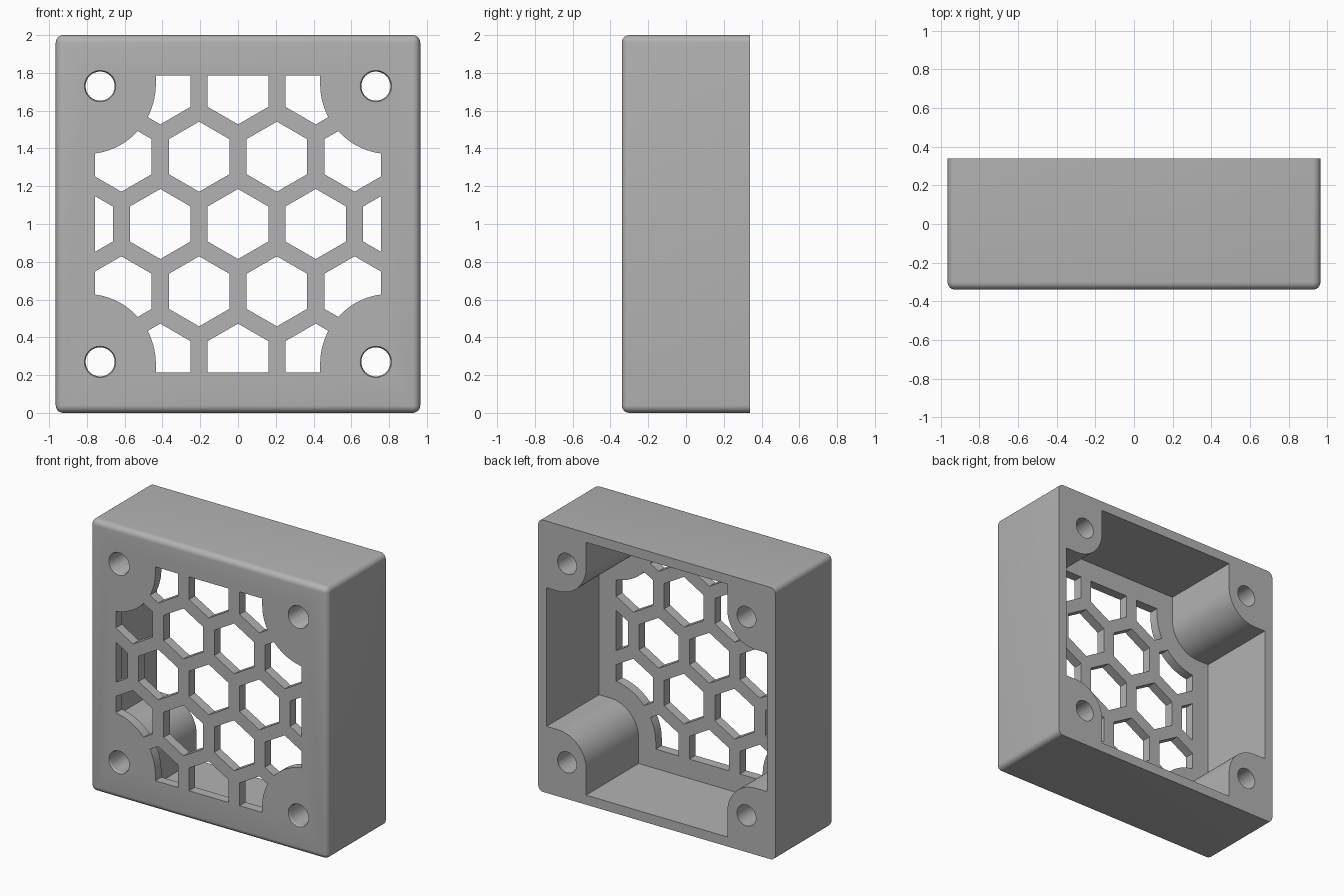
import bpy, bmesh
from math import pi, sin, cos, asin
from mathutils import Matrix

if "Cube" in bpy.data.objects:
    bpy.data.objects.remove(bpy.data.objects["Cube"], do_unlink=True)

W, H, D = 0.965, 1.0, 0.34            # half width, half height, half depth
PLATE_BACK = -0.27                    # inner face of the front plate
BOSS_X, BOSS_Z, BOSS_R = 0.805, 0.74, 0.23
PITCH, HEX_R = 0.4116, 0.1855
HOLE = 0.73

grey = bpy.data.materials.new("grey plastic")
grey.use_nodes = True
colour = (0.45, 0.45, 0.45, 1)
grey.diffuse_color = colour
grey.node_tree.nodes["Principled BSDF"].inputs["Base Color"].default_value = colour


def to_object(name, bm):
    bmesh.ops.recalc_face_normals(bm, faces=bm.faces)
    mesh = bpy.data.meshes.new(name)
    bm.to_mesh(mesh)
    bm.free()
    mesh.materials.append(grey)
    obj = bpy.data.objects.new(name, mesh)
    bpy.context.collection.objects.link(obj)
    return obj


def prism(bm, points, y0, y1):
    """Extrude an outline in the front plane from y0 to y1."""
    face = bm.faces.new([bm.verts.new((x, y0, z + H)) for x, z in points])
    out = bmesh.ops.extrude_face_region(bm, geom=[face])["geom"]
    verts = [v for v in out if isinstance(v, bmesh.types.BMVert)]
    bmesh.ops.translate(bm, verts=verts, vec=(0, y1 - y0, 0))


def bossed_outline(w, h, r):
    """Rectangle with a rounded boss taken out of each corner."""
    start = asin(max(0, BOSS_X - w) / r)
    quarter = [(w, BOSS_Z - r)] if BOSS_X < w else []
    steps = 20
    for i in range(steps + 1):
        a = -pi / 2 - start - (pi / 2 - start) * i / steps
        quarter.append((BOSS_X + r * cos(a), BOSS_Z + r * sin(a)))
    quarter.append((BOSS_X - r, h))
    upper = quarter + [(-x, z) for x, z in reversed(quarter)]
    return upper + [(-x, -z) for x, z in upper]


def cut(target, cutter, operation="DIFFERENCE"):
    mod = target.modifiers.new("cut", "BOOLEAN")
    mod.operation, mod.solver, mod.object = operation, "EXACT", cutter
    bpy.context.view_layer.objects.active = target
    bpy.ops.object.modifier_apply(modifier=mod.name)
    bpy.data.objects.remove(cutter, do_unlink=True)


# Housing block, rounded everywhere except round the open back
bm = bmesh.new()
prism(bm, [(-W, -H), (W, -H), (W, H), (-W, H)], -D, D)
edges = [e for e in bm.edges if min(v.co.y for v in e.verts) < 0]
bmesh.ops.bevel(bm, geom=edges, offset=0.04, segments=6, profile=0.5, affect="EDGES")
housing = to_object("fan_guard_housing", bm)

# Cavity leaving the four corner bosses
bm = bmesh.new()
prism(bm, bossed_outline(0.897, 0.93, BOSS_R), PLATE_BACK, D + 0.1)
cut(housing, to_object("cavity_cutter", bm))

# Honeycomb openings, trimmed to the grille window
bm = bmesh.new()
for row in range(-2, 3):
    for col in range(-2, 3):
        cx = (col + (row % 2) / 2) * PITCH
        cz = row * PITCH * sin(pi / 3)
        if abs(cx) < 0.9 and not (abs(row) == 2 and abs(col) == 2):
            prism(bm, [(cx + HEX_R * sin(k * pi / 3), cz + HEX_R * cos(k * pi / 3))
                       for k in range(6)], -D - 0.1, PLATE_BACK + 0.1)
honeycomb = to_object("honeycomb_cutter", bm)
bm = bmesh.new()
prism(bm, bossed_outline(0.757, 0.787, 0.37), -D - 0.05, PLATE_BACK + 0.05)
cut(honeycomb, to_object("window_cutter", bm), "INTERSECT")
cut(housing, honeycomb)

# Screw holes with a small chamfer at the front
for radius, top, length in ((0.077, 0.077, 1), (0.089, 0.077, 0.024)):
    bm = bmesh.new()
    for sx in (-1, 1):
        for sz in (-1, 1):
            place = Matrix.Translation((sx * HOLE, -D if length < 1 else 0, H + sz * HOLE))
            bmesh.ops.create_cone(bm, cap_ends=True, segments=48, radius1=radius,
                                  radius2=top, depth=length,
                                  matrix=place @ Matrix.Rotation(-pi / 2, 4, "X"))
    cut(housing, to_object("screw_hole_cutter", bm))

# Smooth rounds, crisp edges
bpy.ops.object.select_all(action="DESELECT")
housing.select_set(True)
bpy.context.view_layer.objects.active = housing
bpy.ops.object.shade_smooth_by_angle(angle=pi / 6)
